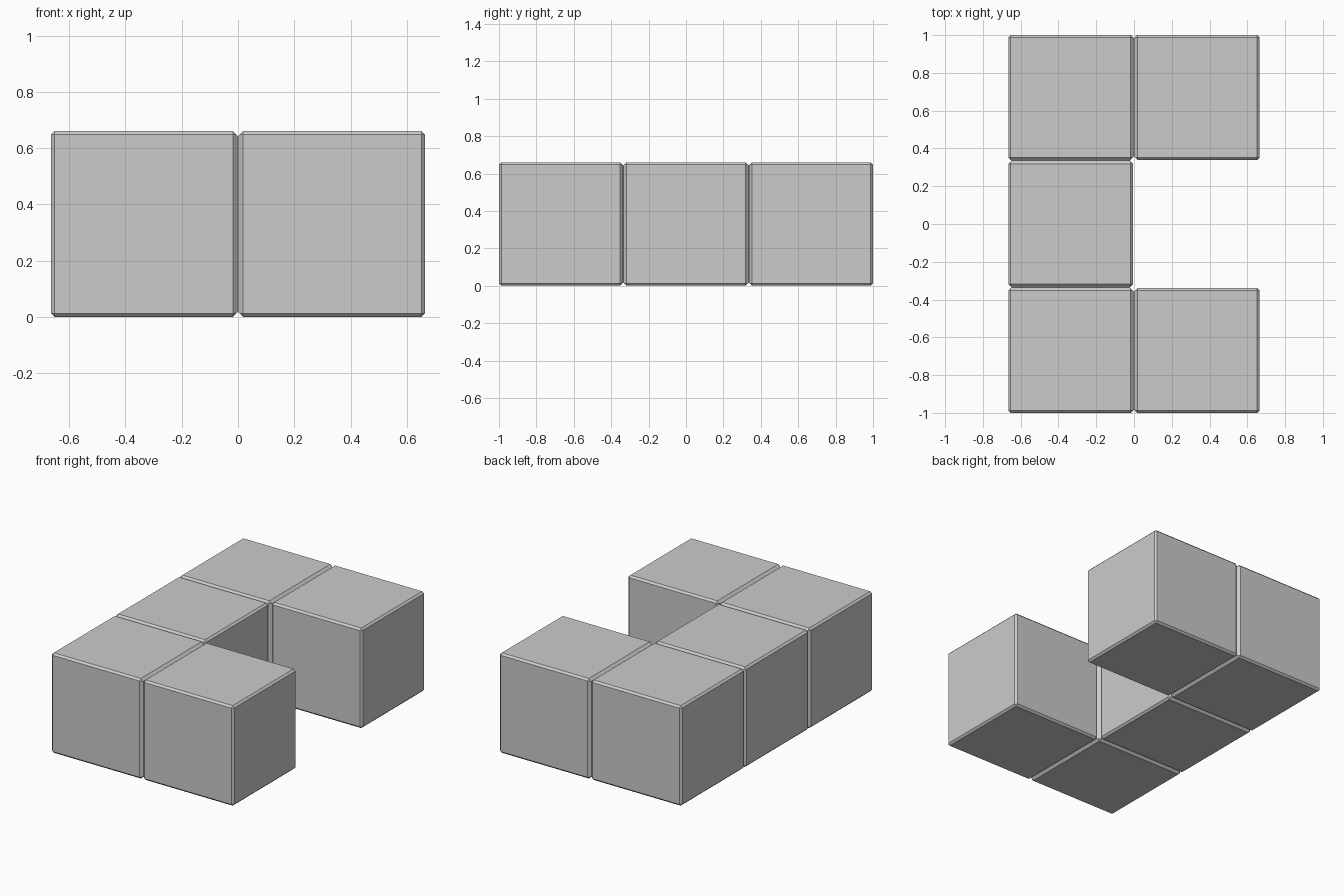
import bpy
import bmesh
from mathutils import Matrix, Vector

cube = bpy.data.objects.get("Cube")
if cube:
    bpy.data.objects.remove(cube, do_unlink=True)

SIZE = 0.66       # edge of one cube
PITCH = 0.67      # spacing between cube centres
CHAMFER = 0.0125
GROOVE = 0.0175   # depth of the V-groove between cubes

# Cube centres along a U-shaped path, open towards +x
path = [(1, -1), (0, -1), (0, 0), (0, 1), (1, 1)]
centres = [Vector(((i - 0.5) * PITCH, j * PITCH, SIZE / 2)) for i, j in path]

grey = bpy.data.materials.new("plain grey")
grey.use_nodes = True
grey.diffuse_color = (0.6, 0.6, 0.6, 1)
grey.node_tree.nodes["Principled BSDF"].inputs["Base Color"].default_value = (0.6, 0.6, 0.6, 1)

bm = bmesh.new()

# Chamfered cubes
for centre in centres:
    bmesh.ops.create_cube(bm, size=SIZE, matrix=Matrix.Translation(centre))
bmesh.ops.bevel(bm, geom=list(bm.edges), offset=CHAMFER, segments=1,
                affect='EDGES', profile=0.5)


def side_face(centre, direction):
    """The large face of a cube that points in a direction."""
    target = centre + direction * SIZE / 2
    return min(bm.faces, key=lambda f: (f.calc_center_median() - target).length)


# V-grooved joints between neighbouring cubes
for a, b in zip(centres, centres[1:]):
    direction = (b - a).normalized()
    faces = [side_face(a, direction), side_face(b, -direction)]
    loops = [e for f in faces for e in f.edges]
    bmesh.ops.delete(bm, geom=faces, context='FACES_ONLY')
    bridge = bmesh.ops.bridge_loops(bm, edges=loops)
    rungs = [e for e in bridge["edges"]
             if abs((e.verts[0].co - e.verts[1].co).normalized().dot(direction)) > 0.9]
    cut = bmesh.ops.subdivide_edges(bm, edges=rungs, cuts=1)
    middle = (a + b) / 2
    tips = {g for g in cut["geom_inner"] if isinstance(g, bmesh.types.BMVert)}
    shrink = (SIZE / 2 - GROOVE) / (SIZE / 2 - CHAMFER)
    for v in tips:
        v.co = middle + (v.co - middle) * shrink

bmesh.ops.recalc_face_normals(bm, faces=list(bm.faces))
mesh = bpy.data.meshes.new("u_shaped_block")
bm.to_mesh(mesh)
bm.free()
mesh.materials.append(grey)
block = bpy.data.objects.new("u_shaped_block", mesh)
bpy.context.collection.objects.link(block)
